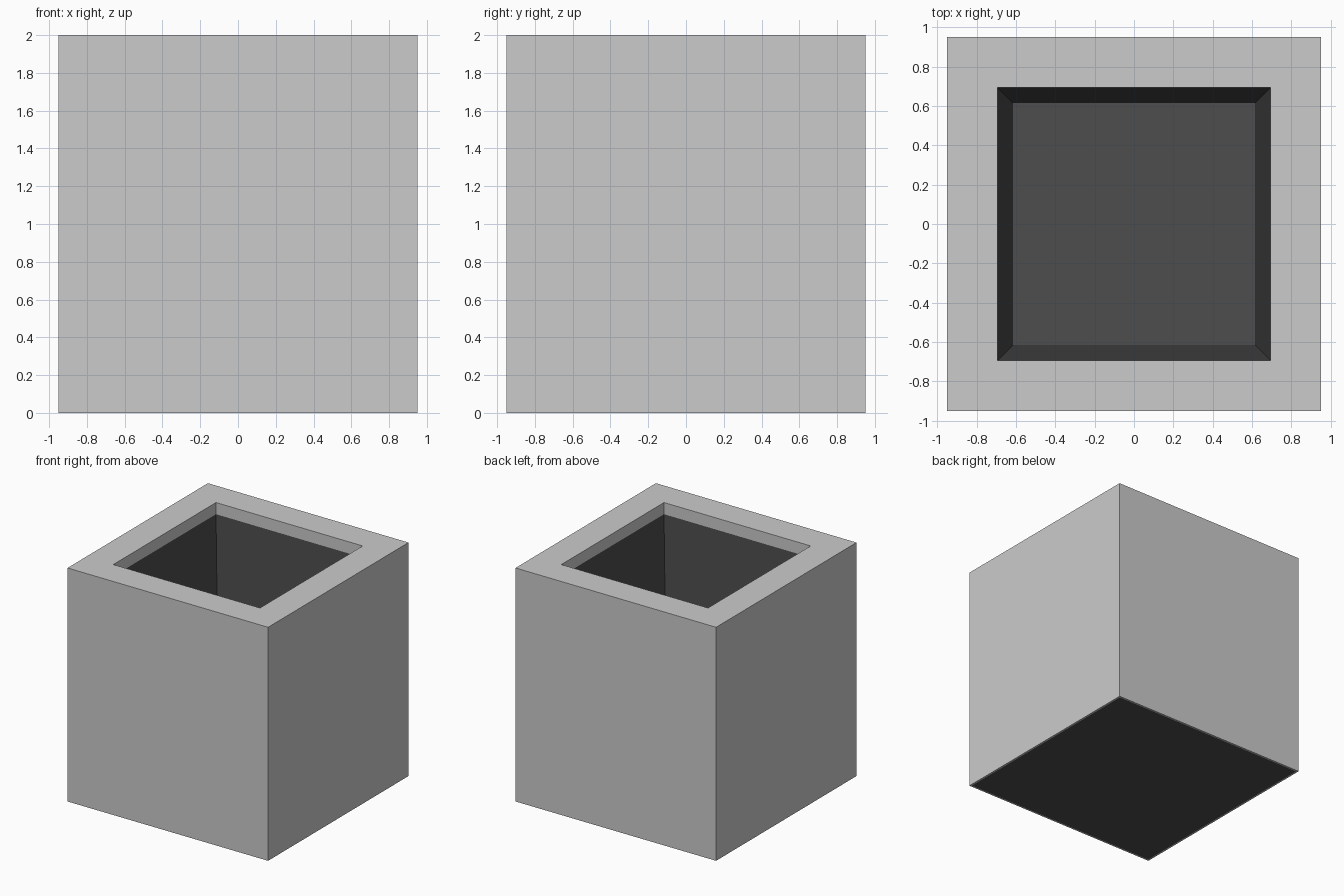
import bpy, bmesh

if "Cube" in bpy.data.objects:
    bpy.data.objects.remove(bpy.data.objects["Cube"])


def square_rings(name, profile, closed=False):
    """Sweep a (half_width, z) profile around a square; cap the ends if open."""
    bm = bmesh.new()
    corners = ((-1, -1), (1, -1), (1, 1), (-1, 1))
    rings = [[bm.verts.new((h * x, h * y, z)) for x, y in corners] for h, z in profile]
    pairs = list(zip(rings, rings[1:]))
    if closed:
        pairs.append((rings[-1], rings[0]))
    for a, b in pairs:
        for i in range(4):
            j = (i + 1) % 4
            bm.faces.new((a[i], a[j], b[j], b[i]))
    if not closed:
        bm.faces.new(rings[0][::-1])
        bm.faces.new(rings[-1])
    bmesh.ops.recalc_face_normals(bm, faces=bm.faces)
    mesh = bpy.data.meshes.new(name)
    bm.to_mesh(mesh)
    bm.free()
    obj = bpy.data.objects.new(name, mesh)
    bpy.context.collection.objects.link(obj)
    return obj


# Grey outer cladding with the thick rim and its short inner lip
square_rings("outer_shell", [(0.935, 0), (0.95, 0), (0.95, 2), (0.695, 2),
                             (0.695, 1.9), (0.935, 1.9)], closed=True)

# Dark liner: solid base with a tapered cavity
liner = square_rings("inner_liner", [(0.935, 0), (0.935, 1.9), (0.695, 1.9), (0.615, 0.2)])
dark = bpy.data.materials.new("dark_liner")
dark.diffuse_color = (0.074, 0.074, 0.074, 1)
dark.use_nodes = True
dark.node_tree.nodes["Principled BSDF"].inputs["Base Color"].default_value = dark.diffuse_color
liner.data.materials.append(dark)
